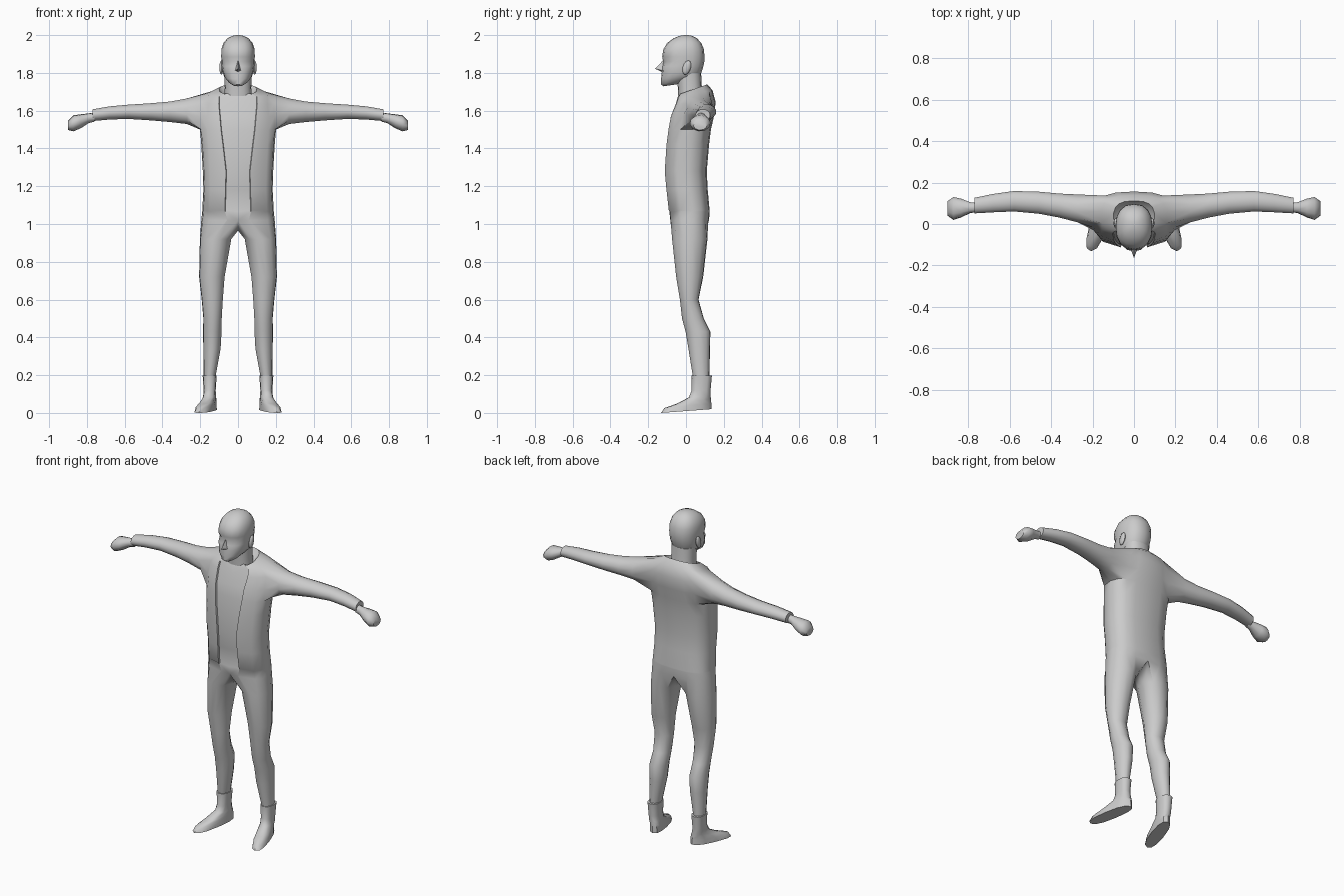
import bpy, bmesh, math

if "Cube" in bpy.data.objects:
    bpy.data.objects.remove(bpy.data.objects["Cube"])

cloth = bpy.data.materials.new("plain grey")
cloth.diffuse_color = (0.6, 0.6, 0.6, 1)
cloth.use_nodes = True
cloth.node_tree.nodes["Principled BSDF"].inputs["Base Color"].default_value = cloth.diffuse_color


def spow(v, p):
    return math.copysign(abs(v) ** p, v)


def finish(name, bm, mirror=False, angle=50):
    bmesh.ops.recalc_face_normals(bm, faces=bm.faces)
    me = bpy.data.meshes.new(name)
    bm.to_mesh(me)
    bm.free()
    me.materials.append(cloth)
    ob = bpy.data.objects.new(name, me)
    bpy.context.collection.objects.link(ob)
    bpy.ops.object.select_all(action='DESELECT')
    ob.select_set(True)
    bpy.context.view_layer.objects.active = ob
    bpy.ops.object.shade_smooth_by_angle(angle=math.radians(angle))
    if mirror:
        m = ob.modifiers.new("mirror", 'MIRROR')
        m.use_clip = True
    return ob


def bridge(bm, a, b, closed=True):
    n = len(a)
    for i in range(n if closed else n - 1):
        j = (i + 1) % n
        bm.faces.new((a[i], a[j], b[j], b[i]))


def loft(bm, rings):
    vs = [[bm.verts.new(p) for p in r] for r in rings]
    for a, b in zip(vs, vs[1:]):
        bridge(bm, a, b)
    bm.faces.new(vs[0])
    bm.faces.new(vs[-1])
    return vs


def level_ring(z, w, yf, yb, tilt=0, cx=0, n=16, p=0.85, skew=0):
    """Horizontal ring from front y to back y, with optional tilt and skew."""
    c, h = (yf + yb) / 2, (yb - yf) / 2
    out = []
    for i in range(n):
        a = math.tau * i / n
        y = c - h * spow(math.cos(a), p)
        out.append((cx + w * spow(math.sin(a), p) + skew * (0.08 - y), y, z + tilt * (y - c)))
    return out


def arm_ring(x, cy, cz, ry, rz, n=12):
    return [(x, cy + ry * math.cos(math.radians(225 - 360 / n * i)),
             cz + rz * math.sin(math.radians(225 - 360 / n * i))) for i in range(n)]


# --- suit: jacket, shirt front, sleeves and trousers, one mirrored half ---
# z, half width, front y, back y, jacket edge x, shirt inset, tilt
TORSO = [
    (1.02, .195, -.083, .122, .060, 0, 0), (1.066, .190, -.088, .125, .070, 0, 0),
    (1.072, .190, -.094, .125, .070, .010, 0), (1.18, .184, -.106, .115, .066, .010, 0),
    (1.28, .187, -.115, .110, .064, .010, 0), (1.42, .195, -.107, .122, .080, .010, 0),
    (1.50, .202, -.098, .132, .090, .010, 0), (1.57, .202, -.086, .148, .096, .010, 0),
    (1.64, .195, -.060, .157, .102, .010, .05), (1.69, .160, -.050, .140, .100, .010, .2),
    (1.712, .100, -.042, .112, .072, .008, .35), (1.675, .070, -.030, .080, .050, 0, .3)]
ANG = [48, 72, 96, 120, 140, 160, 180]
bm = bmesh.new()
rows = []
for z, w, yf, yb, edge, inset, tilt in TORSO:
    c, h = (yf + yb) / 2, (yb - yf) / 2
    angles = [math.asin(min(.95, e / w) ** (1 / .75)) for e in (edge - .003, edge)]
    pts = [(0, yf + inset * .6)]
    for k, a in enumerate(angles + [math.radians(d) for d in ANG]):
        y = c - h * spow(math.cos(a), .75)
        pts.append((w * spow(math.sin(a), .75), y + (inset if k == 0 else 0)))
    pts[-1] = (0, yb)
    rows.append([bm.verts.new((x, y, z + tilt * (y - c))) for x, y in pts])
for r, (a, b) in enumerate(zip(rows, rows[1:])):
    for i in range(9):
        if not (6 <= r <= 8 and 4 <= i <= 6):      # sleeve opening
            bm.faces.new((a[i], a[i + 1], b[i + 1], b[i]))
bm.faces.new(rows[-1])

# sleeve
ring = ([rows[r][4] for r in (6, 7, 8)] + [rows[9][i] for i in (4, 5, 6)]
        + [rows[r][7] for r in (9, 8, 7)] + [rows[6][i] for i in (7, 6, 5)])
for s in [(.27, .075, 1.597, .070, .070), (.36, .089, 1.594, .060, .056),
          (.46, .103, 1.594, .055, .047), (.58, .110, 1.594, .051, .039),
          (.68, .101, 1.588, .046, .036), (.77, .089, 1.576, .039, .032)]:
    new = [bm.verts.new(p) for p in arm_ring(*s)]
    bridge(bm, ring, new)
    ring = new
bm.faces.new(ring)

# trouser leg
ring = rows[0] + [bm.verts.new((0, .055, .975)), bm.verts.new((0, 0, .965))]
LEG = [-40, -15, 10, 40, 70, 100, 130, 160, 190, 220, 253, 287]
for z, x0, x1, yf, yb in [(.92, .032, .203, -.075, .115), (.72, .068, .207, -.053, .092),
                          (.60, .078, .193, -.033, .067), (.50, .084, .184, -.022, .095),
                          (.43, .085, .186, -.003, .130), (.34, .090, .184, .012, .128),
                          (.19, .118, .182, .036, .124)]:
    new = [bm.verts.new(((x0 + x1) / 2 + (x1 - x0) / 2 * math.sin(math.radians(d)),
                         (yf + yb) / 2 - (yb - yf) / 2 * math.cos(math.radians(d)), z)) for d in LEG]
    bridge(bm, ring, new)
    ring = new
bm.faces.new(ring)
finish("suit", bm, mirror=True)

# --- hands ---
bm = bmesh.new()
loft(bm, [arm_ring(*s, n=10) for s in [
    (.76, .080, 1.566, .024, .024), (.79, .079, 1.560, .026, .026),
    (.835, .077, 1.543, .046, .038), (.872, .075, 1.533, .056, .043),
    (.900, .075, 1.522, .036, .025)]])
finish("hands", bm, mirror=True)

# --- boots, toes turned outwards ---
bm = bmesh.new()
loft(bm, [level_ring(z, w, yf, yb, t, .15, 12, .8, s) for z, w, yf, yb, t, s in [
    (.197, .037, .030, .137, 0, 0), (.12, .032, .030, .130, 0, 0),
    (.085, .034, .015, .130, .05, .1), (.062, .038, -.050, .132, .15, .22),
    (.038, .041, -.115, .134, .10, .26), (.010, .043, -.132, .135, .075, .27)]])
finish("boots", bm, mirror=True)

# --- neck ---
bm = bmesh.new()
loft(bm, [level_ring(*s) for s in [
    (1.66, .074, -.040, .090), (1.72, .070, -.043, .084), (1.80, .072, -.050, .080)]])
finish("neck", bm)

# --- head, with eye sockets pressed in ---
bm = bmesh.new()
vs = loft(bm, [level_ring(*s) for s in [
    (1.738, .028, -.118, 0, .15), (1.757, .052, -.132, .050, .2),
    (1.778, .073, -.132, .075, .1), (1.805, .081, -.128, .083),
    (1.835, .086, -.126, .092), (1.860, .087, -.121, .097),
    (1.885, .089, -.126, .098), (1.925, .088, -.120, .095),
    (1.958, .077, -.100, .081), (1.983, .056, -.066, .058),
    (1.996, .030, -.034, .032), (2.0, .010, -.01, .012)]])
for i in (1, 2, 14, 15):
    vs[5][i].co.y += .010
finish("head", bm)

# --- nose ---
bm = bmesh.new()
b, t, l, r, u = [bm.verts.new(p) for p in [
    (0, -.116, 1.872), (0, -.164, 1.822), (-.020, -.112, 1.810),
    (.020, -.112, 1.810), (0, -.120, 1.802)]]
for f in ((b, l, t), (b, t, r), (t, l, u), (t, u, r)):
    bm.faces.new(f)
finish("nose", bm)

# --- ears ---
bm = bmesh.new()
bmesh.ops.create_uvsphere(bm, u_segments=10, v_segments=6, radius=1)
for v in bm.verts:
    x, y, z = v.co
    v.co = (.088 + .011 * x, .004 + .022 * y + .008 * z, 1.828 + .038 * z)
finish("ears", bm, mirror=True)
